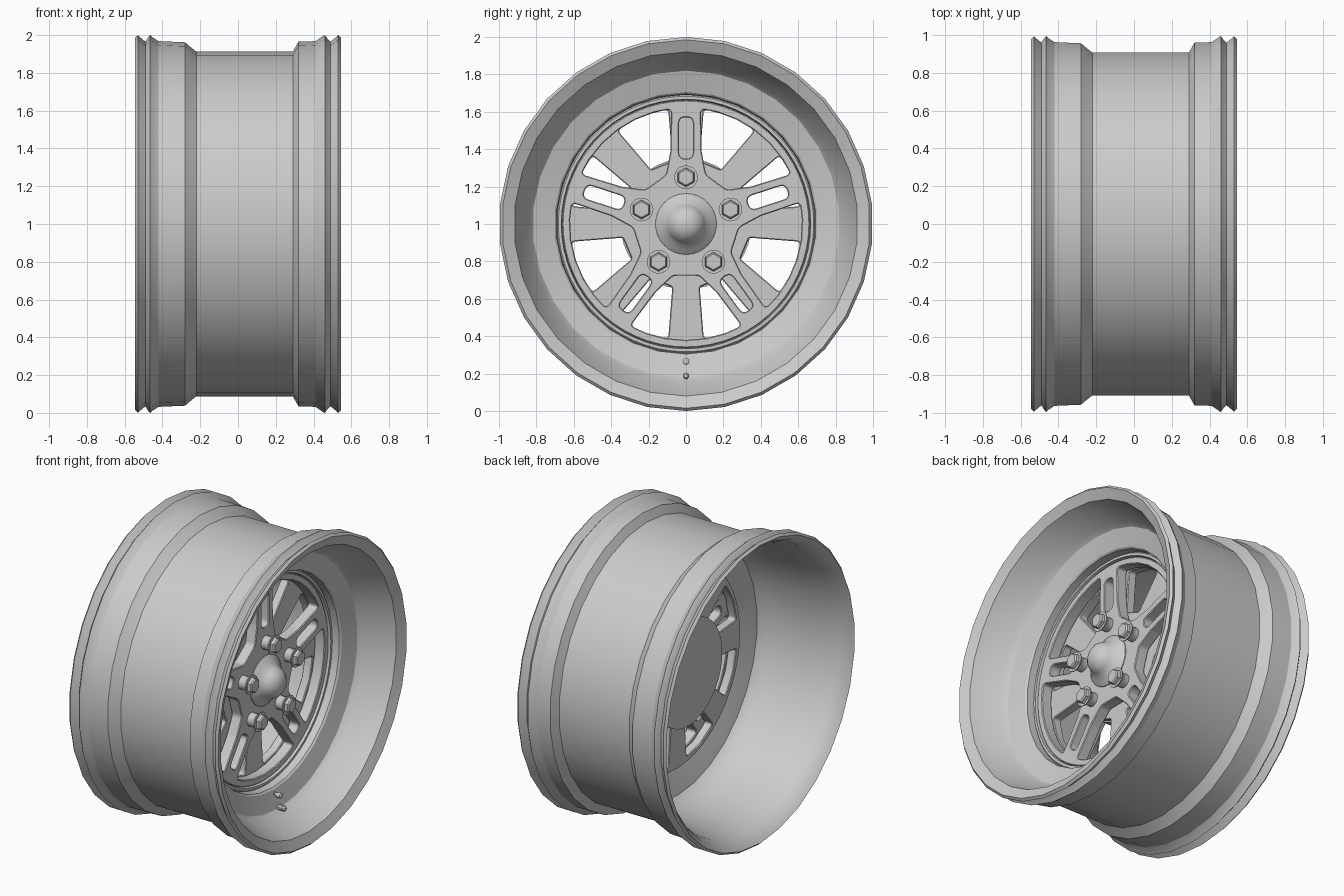
import bpy, bmesh
from math import sin, cos, radians, asin, degrees, tau, tan
from mathutils import Vector

if "Cube" in bpy.data.objects:
    bpy.data.objects.remove(bpy.data.objects["Cube"])

ZC = 1.0  # axle height


def finish(name, bm, sharp=32):
    bmesh.ops.remove_doubles(bm, verts=bm.verts, dist=1e-5)
    bmesh.ops.recalc_face_normals(bm, faces=bm.faces)
    me = bpy.data.meshes.new(name)
    bm.to_mesh(me)
    bm.free()
    for p in me.polygons:
        p.use_smooth = True
    me.set_sharp_from_angle(angle=radians(sharp))
    ob = bpy.data.objects.new(name, me)
    bpy.context.collection.objects.link(ob)
    return ob


def lathe(name, profile, n, cy=0.0, cz=0.0, closed=False, sharp=32):
    """Spin (x, radius) points around an axis parallel to x."""
    bm = bmesh.new()
    rings = [[bm.verts.new((x, cy + r * sin(tau * i / n), ZC + cz + r * cos(tau * i / n)))
              for i in range(n)] for x, r in profile]
    pairs = list(zip(rings, rings[1:]))
    if closed:
        pairs.append((rings[-1], rings[0]))
    for a, b in pairs:
        for i in range(n):
            j = (i + 1) % n
            bm.faces.new((a[i], a[j], b[j], b[i]))
    if not closed:
        for ring, (x, r) in ((rings[0], profile[0]), (rings[-1], profile[-1])):
            if r > 0.001:
                bm.faces.new(ring)
    return finish(name, bm, sharp)


def rounded(points, seg=5):
    """Fillet a closed 2D outline given as (point, radius)."""
    out = []
    n = len(points)
    for i, (p, r) in enumerate(points):
        if r == 0:
            out.append(p)
            continue
        a = (points[i - 1][0] - p).normalized()
        b = (points[(i + 1) % n][0] - p).normalized()
        d = r / tan(a.angle(b) / 2)
        s, e = p + a * d, p + b * d
        for k in range(seg + 1):
            t = k / seg
            out.append(s * (1 - t) ** 2 + p * 2 * t * (1 - t) + e * t ** 2)
    return out


def polar(r, deg):
    return Vector((r * cos(radians(deg)), r * sin(radians(deg))))


def circle(r, n=60):
    return [polar(r, 90 + 360 * i / n) for i in range(n)]


def plate(name, outlines, x0, x1, bevel=0.005):
    """Flat plate across the axle; inner outlines become holes."""
    cu = bpy.data.curves.new(name, 'CURVE')
    cu.dimensions = '2D'
    cu.fill_mode = 'BOTH'
    cu.extrude = (x1 - x0) / 2 - bevel
    cu.bevel_depth = bevel
    cu.bevel_resolution = 0
    cu.offset = -bevel
    for pts in outlines:
        sp = cu.splines.new('POLY')
        sp.points.add(len(pts) - 1)
        for q, p in zip(sp.points, pts):
            q.co = (p.x, p.y, 0, 1)
        sp.use_cyclic_u = True
    tmp = bpy.data.objects.new(name + "_outline", cu)
    bpy.context.collection.objects.link(tmp)
    dg = bpy.context.evaluated_depsgraph_get()
    me = bpy.data.meshes.new_from_object(tmp.evaluated_get(dg))
    bpy.data.objects.remove(tmp)
    bm = bmesh.new()
    bm.from_mesh(me)
    bpy.data.meshes.remove(me)
    for v in bm.verts:
        u, w, h = v.co
        v.co = ((x0 + x1) / 2 + h, u, ZC + w)
    return finish(name, bm)


# Rim barrel: outer surface back to front, then the inside front to back
rim = [(-.545, .985), (-.53, 1), (-.52, .99), (-.49, .965), (-.475, .99), (-.465, 1),
       (-.455, .99), (-.42, .968), (-.28, .962), (-.255, .94), (-.22, .912), (.29, .912), (.32, .965),
       (.41, .968), (.45, .995), (.46, 1), (.475, .98), (.49, .965), (.52, .99), (.53, 1),
       (.545, .985),
       (.515, .92), (.33, .845), (.30, .82), (.265, .705), (.255, .695), (.18, .69), (.175, .65),
       (.12, .65), (.10, .70), (.06, .83), (.02, .86), (-.1, .885), (-.3, .90), (-.45, .925),
       (-.51, .95)]
lathe("rim_barrel", rim, 30, closed=True, sharp=28)
lathe("retaining_ring", [(.17, .69), (.205, .69), (.212, .683), (.212, .667), (.17, .66)],
      60, closed=True)

# Front spoke plate: five forked spokes with U-shaped openings between them
front = [circle(.662)]
for k in range(5):
    c = 54 + 72 * k
    edge = 36 - degrees(asin(.08 / .62))
    win = [(polar(.62, c + edge), .022)]
    win += [(polar(.62, c + edge * t), 0) for t in (.7, .35, 0, -.35, -.7)]
    win += [(polar(.62, c - edge), .022), (polar(.40, c - 24), .06), (polar(.285, c - 14), .05),
            (polar(.285, c + 14), .05), (polar(.40, c + 24), .06)]
    front.append(rounded(win))
    d, s = polar(1, c + 36), polar(1, c + 126)
    w = .037
    slot = [(d * .57 + s * w, .034), (d * .57 - s * w, .034), (d * .35 - s * w, .034), (d * .35 + s * w, .034)]
    front.append(rounded(slot))
plate("front_spokes", front, .125, .20)

# Rear spoke plate: eight straight spokes behind
rear = [circle(.655)]
for k in range(8):
    c = 22.5 + 45 * k
    e = 22.5 - degrees(asin(.095 / .62))
    i = 22.5 - degrees(asin(.072 / .34))
    rear.append(rounded([(polar(.62, c + e), .02), (polar(.625, c), 0), (polar(.62, c - e), .02),
                         (polar(.345, c - i), .02), (polar(.345, c + i), .02)]))
plate("rear_spokes", rear, .06, .12)
lathe("hub_back", [(-.02, .35), (.09, .35)], 40)

# Centre cap with dome
lathe("centre_cap", [(.18, .165), (.205, .163), (.225, .14), (.245, .112), (.27, .098), (.295, .085),
                     (.318, .055), (.328, .025), (.33, 0)], 30, sharp=40)

# Lug nuts
for k in range(5):
    p = polar(.25, 90 + 72 * k)
    lathe("lug_seat", [(.19, .045), (.225, .043), (.25, .05), (.262, .063), (.268, .063)], 20, p.x, p.y)
    lathe("lug_nut", [(.26, .052), (.288, .05), (.296, .042)], 6, p.x, p.y, sharp=20)

# Valve stem and balance nub on the lower rim
lathe("valve_stem", [(.24, .02), (.275, .02), (.278, .012), (.29, .012), (.293, .018), (.315, .018),
                     (.32, .01)], 12, 0, -.735)
lathe("rim_nub", [(.29, .018), (.34, .018), (.35, .01)], 10, 0, -.812)
